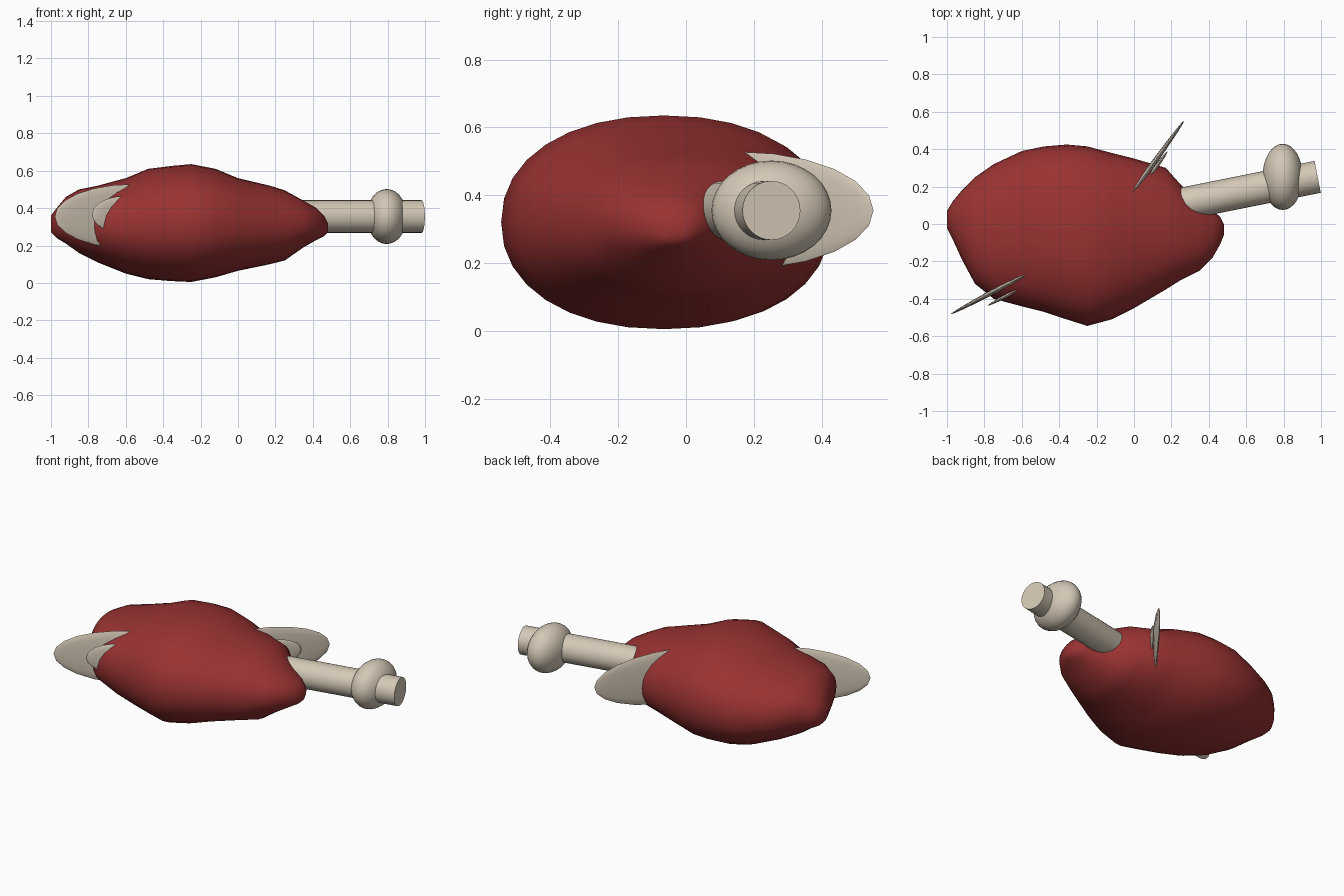
import bpy
import bmesh
from math import sin, cos, tau, copysign, radians
from mathutils import Vector, Matrix

cube = bpy.data.objects.get("Cube")
if cube:
    bpy.data.objects.remove(cube, do_unlink=True)


def make_material(name, colour):
    mat = bpy.data.materials.new(name)
    mat.use_nodes = True
    mat.diffuse_color = colour
    mat.node_tree.nodes["Principled BSDF"].inputs["Base Color"].default_value = colour
    return mat


red = make_material("meat red", (0.32, 0.032, 0.032, 1))
ivory = make_material("bone ivory", (0.66, 0.58, 0.47, 1))


def finish(bm, name, material, angle):
    """Turn a bmesh into a smooth shaded object with one colour."""
    bmesh.ops.recalc_face_normals(bm, faces=bm.faces)
    mesh = bpy.data.meshes.new(name)
    bm.to_mesh(mesh)
    bm.free()
    mesh.materials.append(material)
    obj = bpy.data.objects.new(name, mesh)
    bpy.context.collection.objects.link(obj)
    bpy.ops.object.select_all(action="DESELECT")
    obj.select_set(True)
    bpy.context.view_layer.objects.active = obj
    bpy.ops.object.shade_smooth_by_angle(angle=radians(angle))
    return obj


def axis_frame(direction):
    """Rotation taking local z onto a level direction, with local x staying upright."""
    along = Vector(direction).normalized()
    up = Vector((0, 0, 1))
    return Matrix((up, along.cross(up), along)).transposed().to_4x4()


# Meat lump: rounded cross-sections (x, y low, y high, z low, z high)
SECTIONS = [
    (-1, -.02, .07, .27, .36),
    (-.97, -.08, .12, .24, .40),
    (-.92, -.19, .18, .21, .46),
    (-.85, -.32, .25, .16, .50),
    (-.75, -.40, .32, .11, .52),
    (-.6, -.44, .39, .05, .56),
    (-.48, -.47, .415, .02, .61),
    (-.36, -.51, .425, .01, .625),
    (-.25, -.545, .415, .005, .635),
    (-.12, -.51, .38, .03, .61),
    (0, -.45, .35, .065, .56),
    (.17, -.35, .3, .1, .52),
    (.25, -.3, .21, .12, .495),
    (.35, -.25, .12, .19, .44),
    (.42, -.18, .07, .23, .40),
    (.46, -.11, .04, .25, .36),
    (.48, -.06, 0, .27, .32),
]


def section_point(angle, section):
    x, y0, y1, z0, z1 = section
    c, s = (copysign(abs(v) ** .92, v) for v in (cos(angle), sin(angle)))
    return (x, (y0 + y1 + (y1 - y0) * c) / 2, (z0 + z1 + (z1 - z0) * s) / 2)


bm = bmesh.new()
sides = 32
rings = [[bm.verts.new(section_point(tau * i / sides, sec)) for i in range(sides)]
         for sec in SECTIONS]
for a, b in zip(rings, rings[1:]):
    for i in range(sides):
        j = (i + 1) % sides
        bm.faces.new((a[i], a[j], b[j], b[i]))
bm.faces.new(rings[0])
bm.faces.new(rings[-1])
finish(bm, "meat_lump", red, 60)

# Bone shaft, slightly angled toward the back
start, end = Vector((.2, .096, .355)), Vector((.982, .252, .355))
bm = bmesh.new()
bmesh.ops.create_cone(bm, cap_ends=True, segments=32, radius1=.087, radius2=.087,
                      depth=(end - start).length,
                      matrix=Matrix.Translation((start + end) / 2) @ axis_frame(end - start))
finish(bm, "bone_shaft", ivory, 30)


def ellipsoid(name, centre, direction, radii, segments, ring_count):
    """Stretched sphere; radii are upright, sideways and along the direction."""
    bm = bmesh.new()
    bmesh.ops.create_uvsphere(bm, u_segments=segments, v_segments=ring_count, radius=1)
    bm.transform(Matrix.Translation(centre) @ axis_frame(direction)
                 @ Matrix.Diagonal((*radii, 1)))
    finish(bm, name, ivory, 60)


# Bone knuckle
ellipsoid("bone_knuckle", Vector((.795, .252, .355)), (1, 0, 0), (.147, .177, .108), 32, 16)


# Flat bone splinters, placed by their outer tip
def splinter(name, tip, direction, length, height, thickness):
    along = Vector(direction).normalized()
    ellipsoid(name, Vector(tip) - along * length, along, (height, thickness, length), 16, 12)


back_way, front_way = (.27, .375, 0), (-.36, -.19, 0)
splinter("back_splinter", (.268, .553, .355), back_way, .49, .173, .016)
splinter("back_small_splinter", (.18, .39, .36), back_way, .2, .09, .012)
splinter("front_splinter", (-.98, -.482, .355), front_way, .475, .173, .016)
splinter("front_small_splinter", (-.78, -.435, .365), front_way, .2, .1, .012)
